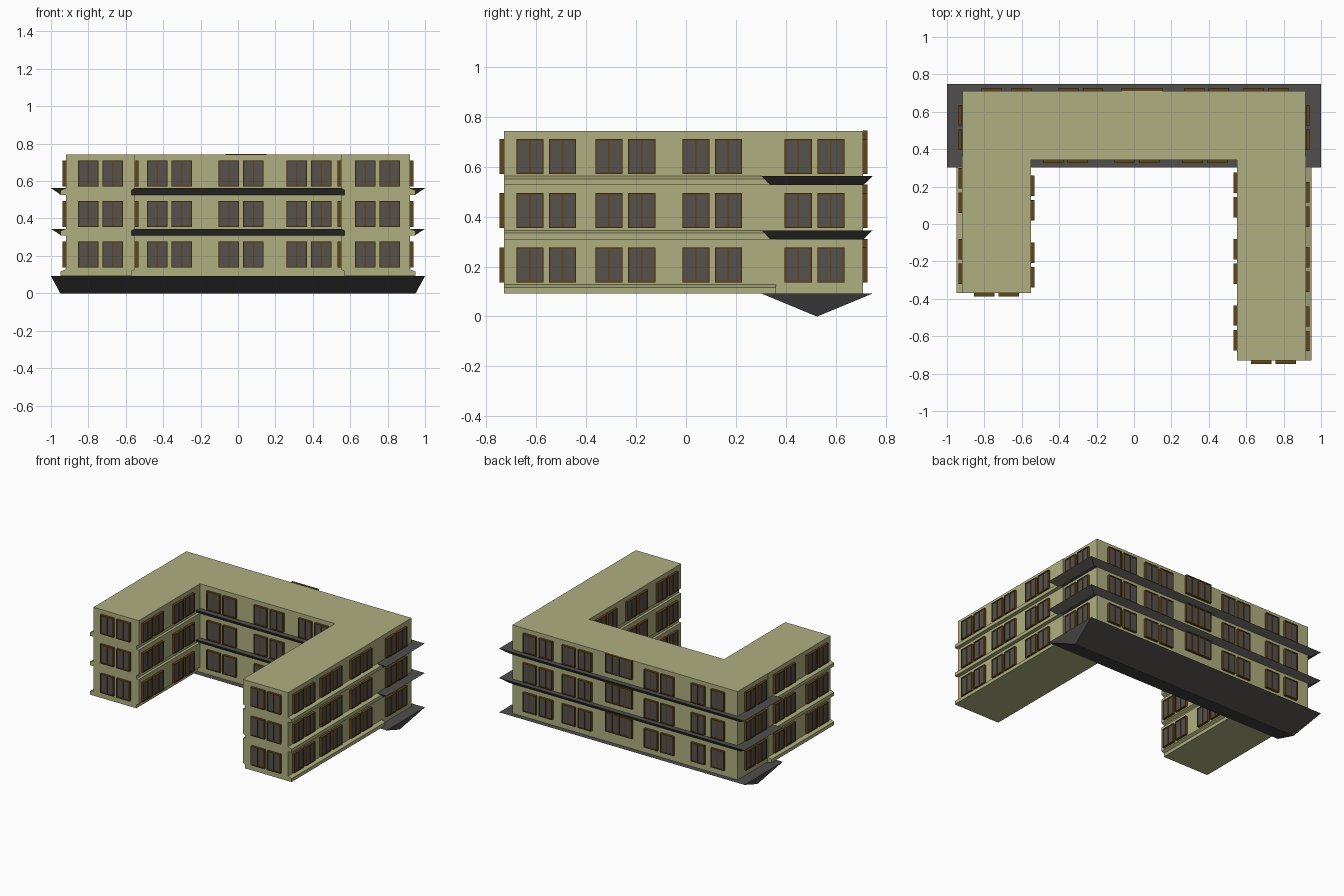
import bpy, bmesh
from mathutils import Matrix, Vector

if "Cube" in bpy.data.objects:
    bpy.data.objects.remove(bpy.data.objects["Cube"])

BASE, STOREY, FLOORS = 0.092, 0.217, 3
TOP = BASE + STOREY * FLOORS


def material(name, rgb):
    m = bpy.data.materials.new(name)
    m.diffuse_color = (*rgb, 1)
    m.use_nodes = True
    m.node_tree.nodes["Principled BSDF"].inputs["Base Color"].default_value = m.diffuse_color
    return m


WALL = material("olive wall", (0.43, 0.43, 0.22))
ROOF = material("dark grey eave", (0.08, 0.077, 0.074))
GLASS = material("grey glass", (0.09, 0.083, 0.078))
FRAME = material("brown frame", (0.12, 0.058, 0.010))


def finish(bm, name, *mats):
    bmesh.ops.recalc_face_normals(bm, faces=bm.faces)
    me = bpy.data.meshes.new(name)
    bm.to_mesh(me)
    bm.free()
    for m in mats:
        me.materials.append(m)
    ob = bpy.data.objects.new(name, me)
    bpy.context.collection.objects.link(ob)
    return ob


def box(bm, lo, hi, xf=Matrix(), mat=0):
    lo, hi = Vector(lo), Vector(hi)
    m = xf @ Matrix.Translation((lo + hi) / 2) @ Matrix.Diagonal((*(hi - lo), 1))
    verts = bmesh.ops.create_cube(bm, size=1, matrix=m)["verts"]
    for f in {f for v in verts for f in v.link_faces}:
        f.material_index = mat


def frustum(name, z0, z1, low, high, yc=0.525):
    # tapered slab: low and high are (half x, half y) sizes
    bm = bmesh.new()
    for z, (hx, hy) in ((z0, low), (z1, high)):
        for sx, sy in ((-1, -1), (1, -1), (1, 1), (-1, 1)):
            bm.verts.new((sx * hx, yc + sy * hy, z))
    bmesh.ops.convex_hull(bm, input=bm.verts[:])
    bmesh.ops.dissolve_limit(bm, angle_limit=0.01, verts=bm.verts[:], edges=bm.edges[:])
    finish(bm, name, ROOF)


# main block across the back
bm = bmesh.new()
box(bm, (-0.918, 0.343, BASE), (0.918, 0.71, TOP))
finish(bm, "main_block", WALL)

# inverted hipped base and the two eaves between storeys
frustum("base_hip", 0, BASE, (0.95, 0.001), (1.0, 0.223))
for i in (1, 2):
    z = BASE + STOREY * i
    frustum(f"eave_{i}", z, z + 0.036, (0.945, 0.185), (1.0, 0.223))


def wing(name, side, y_front):
    # storey profile with an outward-shifted ledge at each floor
    outer, inner = [], []
    for i in range(FLOORS):
        z = BASE + STOREY * i
        for dz, xo, xi in ((0, .948, .57), (.025, .948, .57),
                           (.036, .92, .55), (STOREY, .92, .55)):
            outer.append((side * xo, z + dz))
            inner.append((side * xi, z + dz))
    bm = bmesh.new()
    face = bm.faces.new([bm.verts.new((x, y_front, z)) for x, z in outer + inner[::-1]])
    ext = bmesh.ops.extrude_face_region(bm, geom=[face])["geom"]
    bmesh.ops.translate(bm, vec=(0, 0.36 - y_front, 0),
                        verts=[v for v in ext if isinstance(v, bmesh.types.BMVert)])
    finish(bm, name, WALL)


wing("left_wing", -1, -0.37)
wing("right_wing", 1, -0.73)


# windows: frame bars around a slightly recessed pane
W, H, D, T = 0.109, 0.14, 0.018, 0.007


def window(bm, xf):
    h = W / 2
    for x in (-h, -T / 2, h - T):
        box(bm, (x, -D, 0), (x + T, 0, H), xf)
    for z in (0, H - T):
        box(bm, (-h, -D, z), (h, 0, z + T), xf)
    box(bm, (-h + T / 2, -D + 0.004, T / 2), (h - T / 2, 0, H - T / 2), xf, 1)


def window_wall(name, axis, wall, sign, centres, lift=0):
    # axis 'x': wall at y = wall; axis 'y': wall at x = wall; sign: outward direction
    bm = bmesh.new()
    for i in range(FLOORS):
        z = 0.137 + STOREY * i + lift
        for c in centres:
            loc = (c, wall, z) if axis == "x" else (wall, c, z)
            angle = {("x", -1): 0, ("x", 1): 3.14159265,
                     ("y", 1): 1.57079633, ("y", -1): -1.57079633}[axis, sign]
            window(bm, Matrix.Translation(loc) @ Matrix.Rotation(angle, 4, "Z"))
    finish(bm, name, FRAME, GLASS)


def pairs(*mids, half=0.0655):
    return [m + s * half for m in mids for s in (-1, 1)]


window_wall("court_windows", "x", 0.343, -1, pairs(-0.367, 0.017, 0.38))
window_wall("left_front_windows", "x", -0.37, -1, pairs(-0.735))
window_wall("right_front_windows", "x", -0.73, -1, pairs(0.746))
window_wall("right_outer_windows", "y", 0.92, 1, pairs(-0.56, -0.243, 0.105, 0.515))
window_wall("left_outer_windows", "y", -0.92, -1, pairs(-0.2, 0.18, 0.515))
window_wall("left_inner_windows", "y", -0.55, 1, pairs(-0.22, 0.14))
window_wall("right_inner_windows", "y", 0.55, -1, pairs(-0.555, -0.2, 0.155))
window_wall("back_windows", "x", 0.71, 1,
            [-0.762, -0.6] + pairs(-0.285, 0.387, 0.705))
window_wall("back_stair_windows", "x", 0.71, 1, pairs(0.043, half=W / 2), 0.034)
